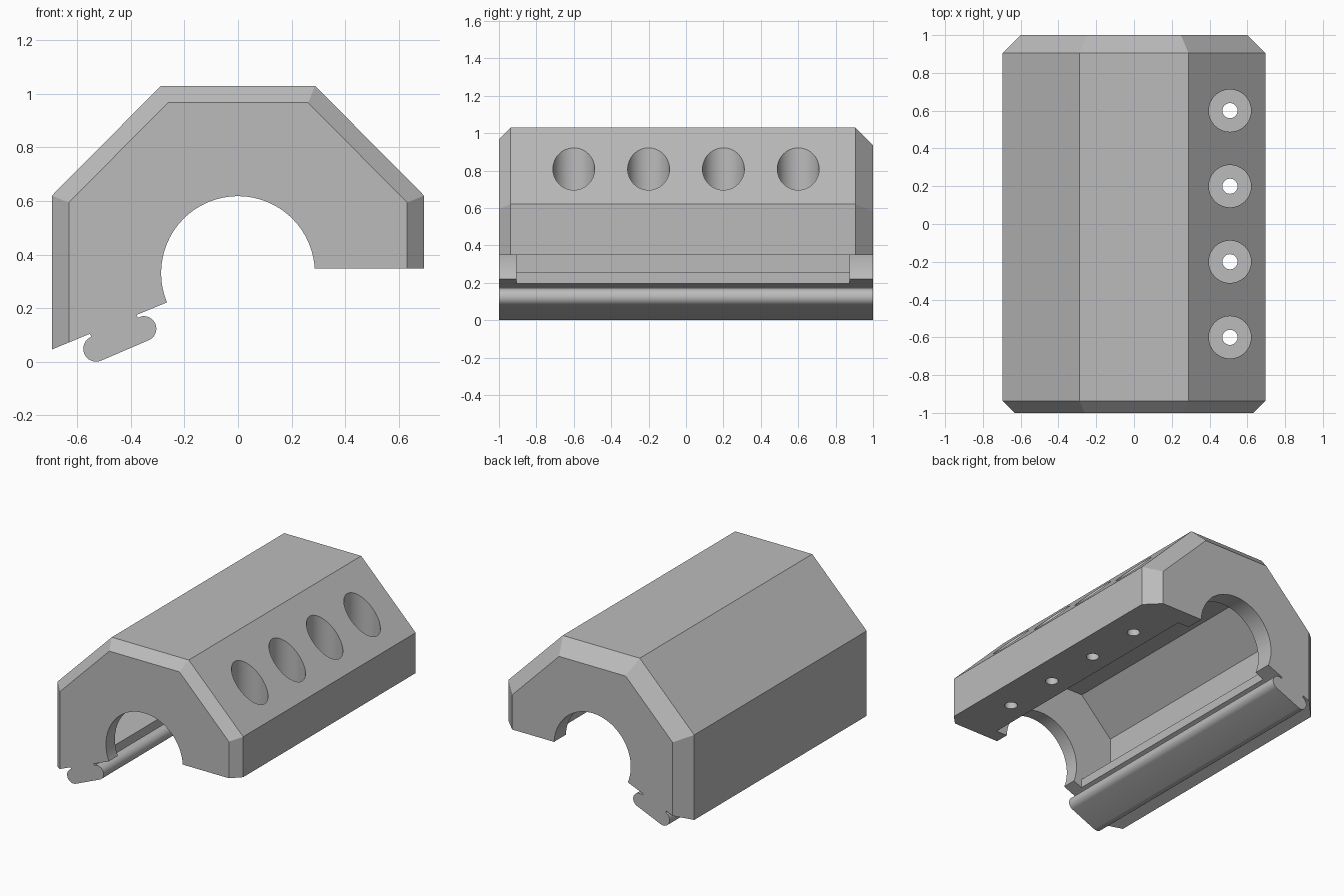
import bpy, bmesh
from math import cos, sin, radians, tan

cube = bpy.data.objects.get("Cube")
if cube:
    bpy.data.objects.remove(cube, do_unlink=True)

grey = bpy.data.materials.new("plain_grey")
grey.use_nodes = True
grey.diffuse_color = (0.5, 0.5, 0.5, 1)
grey.node_tree.nodes["Principled BSDF"].inputs["Base Color"].default_value = (0.5, 0.5, 0.5, 1)


def arc(cx, cz, r, start, end, steps):
    angles = [radians(start + (end - start) * i / steps) for i in range(steps + 1)]
    return [(cx + r * cos(a), cz + r * sin(a)) for a in angles]


def loft(name, sections):
    """Solid through (y, outline) sections, every outline having the same point count."""
    bm = bmesh.new()
    rings = [[bm.verts.new((x, y, z)) for x, z in outline] for y, outline in sections]
    for a, b in zip(rings, rings[1:]):
        for i in range(len(a)):
            j = (i + 1) % len(a)
            bm.faces.new((a[i], a[j], b[j], b[i]))
    bm.faces.new(rings[0])
    bm.faces.new(rings[-1])
    bmesh.ops.recalc_face_normals(bm, faces=bm.faces[:])
    mesh = bpy.data.meshes.new(name)
    bm.to_mesh(mesh)
    bm.free()
    mesh.materials.append(grey)
    obj = bpy.data.objects.new(name, mesh)
    bpy.context.collection.objects.link(obj)
    return obj


def drill(x, y, z_low, z_high, radius):
    bpy.ops.mesh.primitive_cylinder_add(vertices=48, radius=radius, depth=z_high - z_low,
                                        location=(x, y, (z_low + z_high) / 2))
    obj = bpy.context.object
    obj.data.materials.append(grey)
    return obj


def combine(target, cutter, operation):
    mod = target.modifiers.new("cut", "BOOLEAN")
    mod.operation = operation
    mod.solver = "EXACT"
    mod.object = cutter
    bpy.ops.object.select_all(action="DESELECT")
    bpy.context.view_layer.objects.active = target
    target.select_set(True)
    bpy.ops.object.modifier_apply(modifier=mod.name)
    bpy.data.objects.remove(cutter, do_unlink=True)


def shell(inset):
    """Outer roof outline, moved inwards by the chamfer size."""
    k = inset * tan(radians(22.5))
    half = [(0.695 - inset, -0.2), (0.695 - inset, 0.62 - k), (0.288 - k, 1.03 - inset)]
    return half + [(-x, z) for x, z in reversed(half)]


# Block with chamfered ends, the back chamfer being larger
body = loft("clamp_body", [(-1, shell(0.063)), (-0.937, shell(0)),
                           (0.905, shell(0)), (1, shell(0.095))])

# Underside profile: flange, round bore, slanted ledge and rounded hook lip
profile = [(-0.8, 0.002), (-0.8, 1.2), (0.8, 1.2), (0.8, 0.347)]
profile += arc(0, 0.331, 0.287, 3.2, 202.5, 48)
profile += [(-0.38, 0.174), (-0.372, 0.164)]
profile += arc(-0.352, 0.123, 0.047, 100, -67.5, 16)
profile += arc(-0.53, 0.048, 0.048, -67.5, -248, 16)
profile += [(-0.553, 0.104)]
combine(body, loft("underside", [(-1.2, profile), (1.2, profile)]), "INTERSECT")

# Inner pocket between the two end walls
pocket = [(0.37, 0.1), (0.37, 0.83), (0.33, 0.87), (-0.33, 0.87), (-0.565, 0.635),
          (-0.565, 0.255), (-0.328, 0.255), (-0.328, 0.187), (-0.2, 0.24), (-0.2, 0.1)]
combine(body, loft("pocket", [(-0.905, pocket), (0.875, pocket)]), "DIFFERENCE")

# Four counterbored screw holes through the flange
for y in (-0.6, -0.2, 0.2, 0.6):
    combine(body, drill(0.508, y, 0.47, 1.3, 0.112), "DIFFERENCE")
    combine(body, drill(0.508, y, 0.2, 0.6, 0.04), "DIFFERENCE")

bpy.ops.object.select_all(action="DESELECT")
bpy.context.view_layer.objects.active = body
body.select_set(True)
bpy.ops.object.shade_smooth_by_angle(angle=radians(20))
